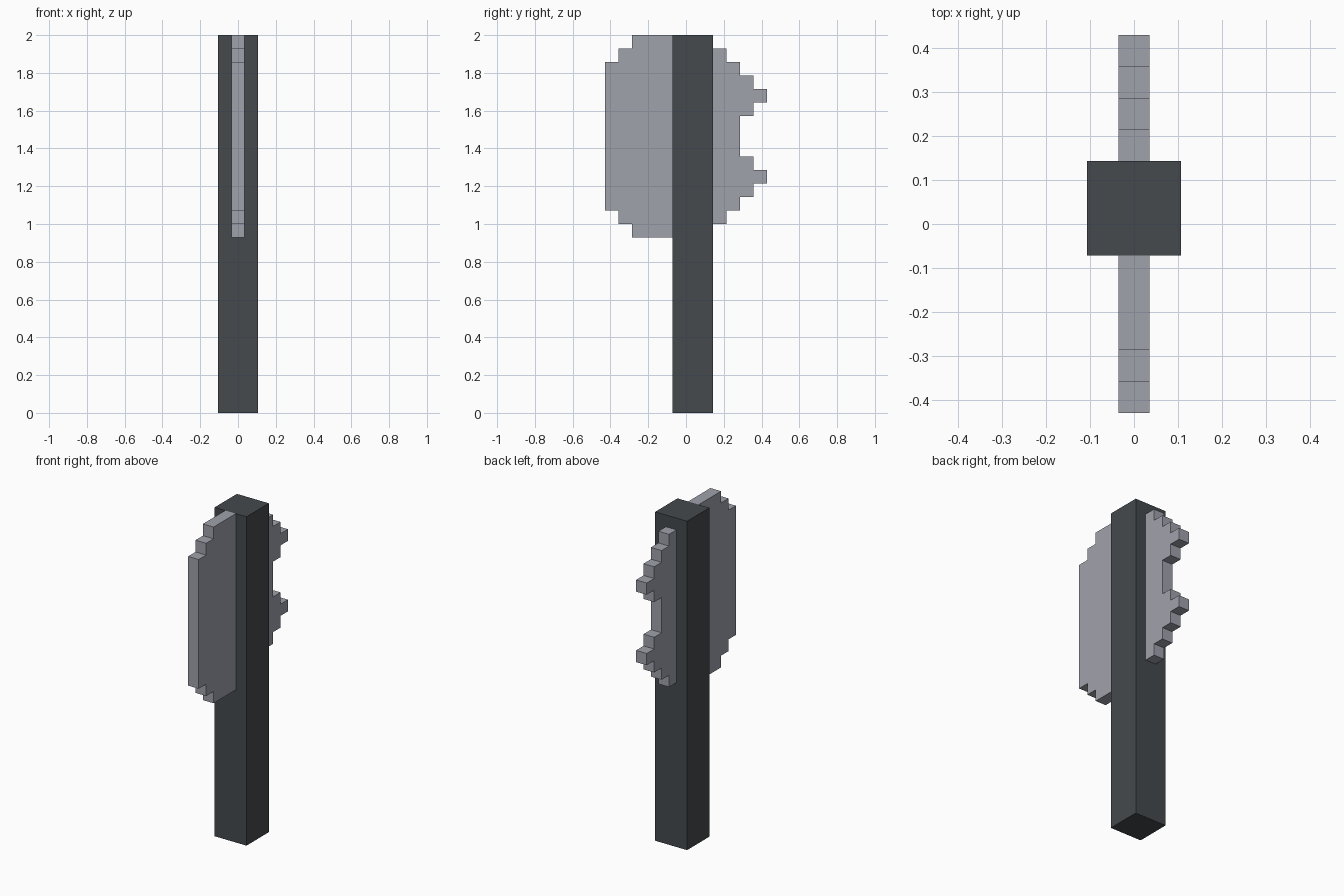
import bpy
import bmesh

cube = bpy.data.objects.get("Cube")
if cube:
    bpy.data.objects.remove(cube, do_unlink=True)

U = 2 / 28  # one grid step: the model is 28 steps tall


def material(name, color):
    mat = bpy.data.materials.new(name)
    mat.use_nodes = True
    mat.diffuse_color = color
    mat.node_tree.nodes["Principled BSDF"].inputs["Base Color"].default_value = color
    return mat


def plate(name, outline, half_width, mat):
    """Extrude a (y, z) outline, given in grid steps, along x."""
    bm = bmesh.new()
    face = bm.faces.new([bm.verts.new((-half_width * U, y * U, z * U)) for y, z in outline])
    ext = bmesh.ops.extrude_face_region(bm, geom=[face])
    moved = [v for v in ext["geom"] if isinstance(v, bmesh.types.BMVert)]
    bmesh.ops.translate(bm, verts=moved, vec=(2 * half_width * U, 0, 0))
    bmesh.ops.recalc_face_normals(bm, faces=bm.faces)
    mesh = bpy.data.meshes.new(name)
    bm.to_mesh(mesh)
    bm.free()
    mesh.materials.append(mat)
    obj = bpy.data.objects.new(name, mesh)
    bpy.context.collection.objects.link(obj)
    return obj


dark = material("dark charcoal", (0.058, 0.067, 0.075, 1))
steel = material("pale steel", (0.35, 0.36, 0.41, 1))

# Square shaft
plate("handle", [(-1, 0), (2, 0), (2, 28), (-1, 28)], 1.5, dark)

# Broad front blade with stepped corners
plate("front_blade", [(-1, 13), (-4, 13), (-4, 14), (-5, 14), (-5, 15), (-6, 15),
                      (-6, 26), (-5, 26), (-5, 27), (-4, 27), (-4, 28), (-1, 28)], 0.5, steel)

# Rear blade: lower half of the two-pronged outline, mirrored about its middle height
half = [(2, 14), (3, 14), (3, 15), (4, 15), (4, 16), (5, 16), (5, 17),
        (6, 17), (6, 18), (5, 18), (5, 19), (4, 19)]
plate("rear_blade", half + [(y, 41 - z) for y, z in reversed(half)], 0.5, steel)
